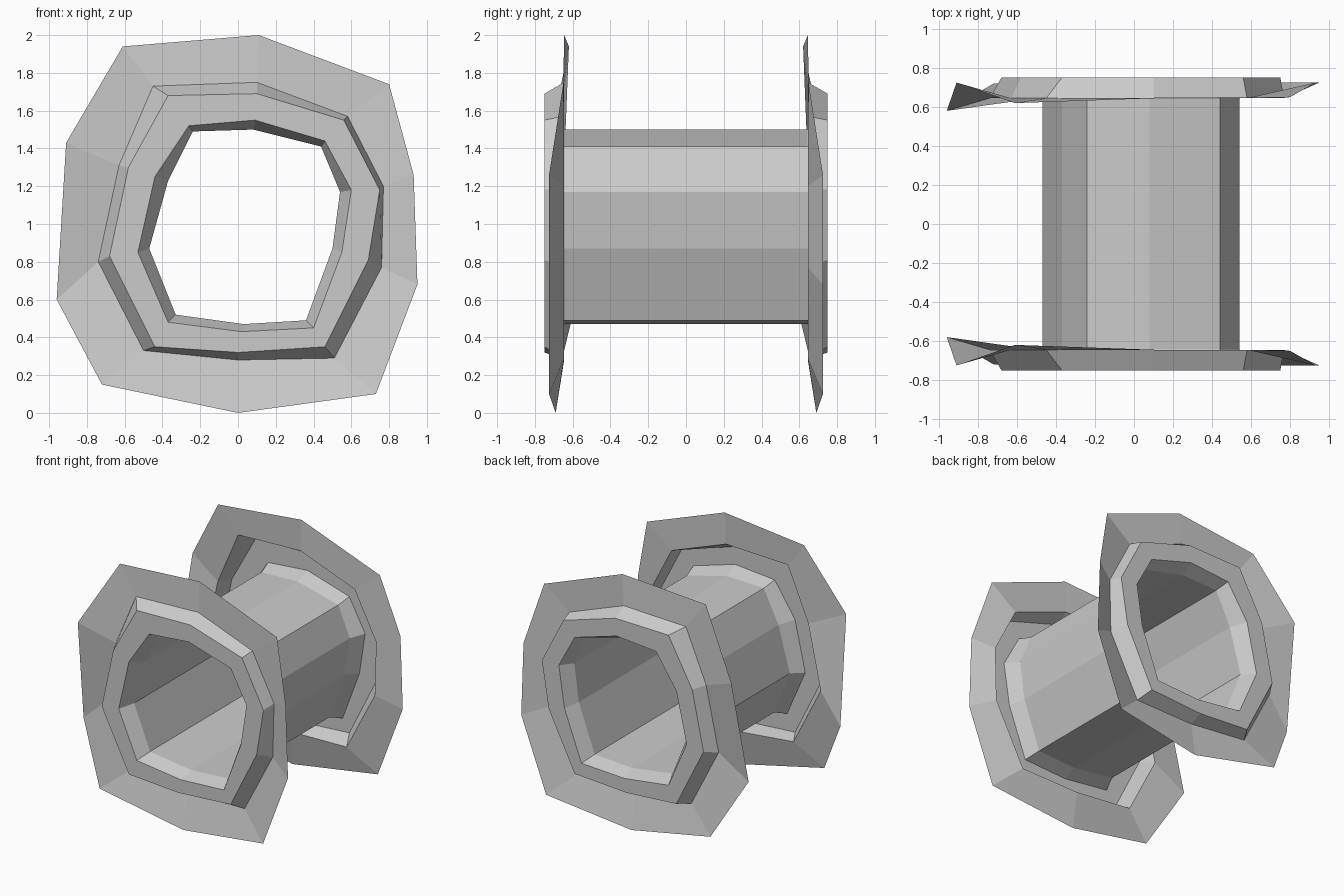
import bpy

if "Cube" in bpy.data.objects:
    bpy.data.objects.remove(bpy.data.objects["Cube"])

# Ten-sided cross-sections (x, z), clockwise from the top
BORE = [(.08, 1.50), (.44, 1.41), (.54, 1.17), (.50, .87), (.36, .49),
        (.03, .47), (-.33, .52), (-.47, .87), (-.37, 1.23), (-.24, 1.49)]
MOUTH = [(.09, 1.55), (.46, 1.44), (.60, 1.18), (.55, .85), (.40, .45),
         (.02, .43), (-.37, .48), (-.53, .85), (-.44, 1.25), (-.26, 1.52)]
COLLAR = [(.10, 1.69), (.56, 1.55), (.75, 1.18), (.69, .81), (.46, .35),
          (.00, .32), (-.44, .35), (-.68, .83), (-.58, 1.30), (-.37, 1.68)]
STEP = [(.10, 1.75), (.58, 1.57), (.77, 1.20), (.76, .77), (.51, .29),
        (.00, .28), (-.50, .33), (-.74, .80), (-.63, 1.31), (-.45, 1.73)]
RIM = [(.11, 2.0), (.80, 1.74), (.93, 1.26), (.95, .68), (.73, .10),
       (.00, .00), (-.72, .15), (-.96, .60), (-.91, 1.43), (-.61, 1.94)]
# The bent rim's distance from the middle
RIM_Y = [.645, .65, .725, .725, .725, .69, .72, .58, .725, .62]


def ring(section, y):
    """Place a cross-section at depth y (one value or one per point)."""
    ys = y if isinstance(y, list) else [y] * len(section)
    return [(x, d, z) for (x, z), d in zip(section, ys)]


def loft(name, rings):
    """Skin a series of rings with flat quads."""
    n = len(rings[0])
    verts = [v for r in rings for v in r]
    faces = [(k * n + i, k * n + (i + 1) % n,
              (k + 1) * n + (i + 1) % n, (k + 1) * n + i)
             for k in range(len(rings) - 1) for i in range(n)]
    mesh = bpy.data.meshes.new(name)
    mesh.from_pydata(verts, [], faces)
    mesh.update()
    obj = bpy.data.objects.new(name, mesh)
    bpy.context.collection.objects.link(obj)
    return obj


# Open thin-walled barrel
loft("barrel", [ring(BORE, -.64), ring(BORE, .64)])

# Flared mouth, raised collar and bent rim, mirrored to both ends
flange = loft("end_flanges", [
    ring(BORE, -.64), ring(MOUTH, -.75), ring(COLLAR, -.75),
    ring(STEP, -.645), ring(RIM, [-y for y in RIM_Y])])
mirror = flange.modifiers.new("both_ends", 'MIRROR')
mirror.use_axis = (False, True, False)
mirror.use_mirror_merge = False
